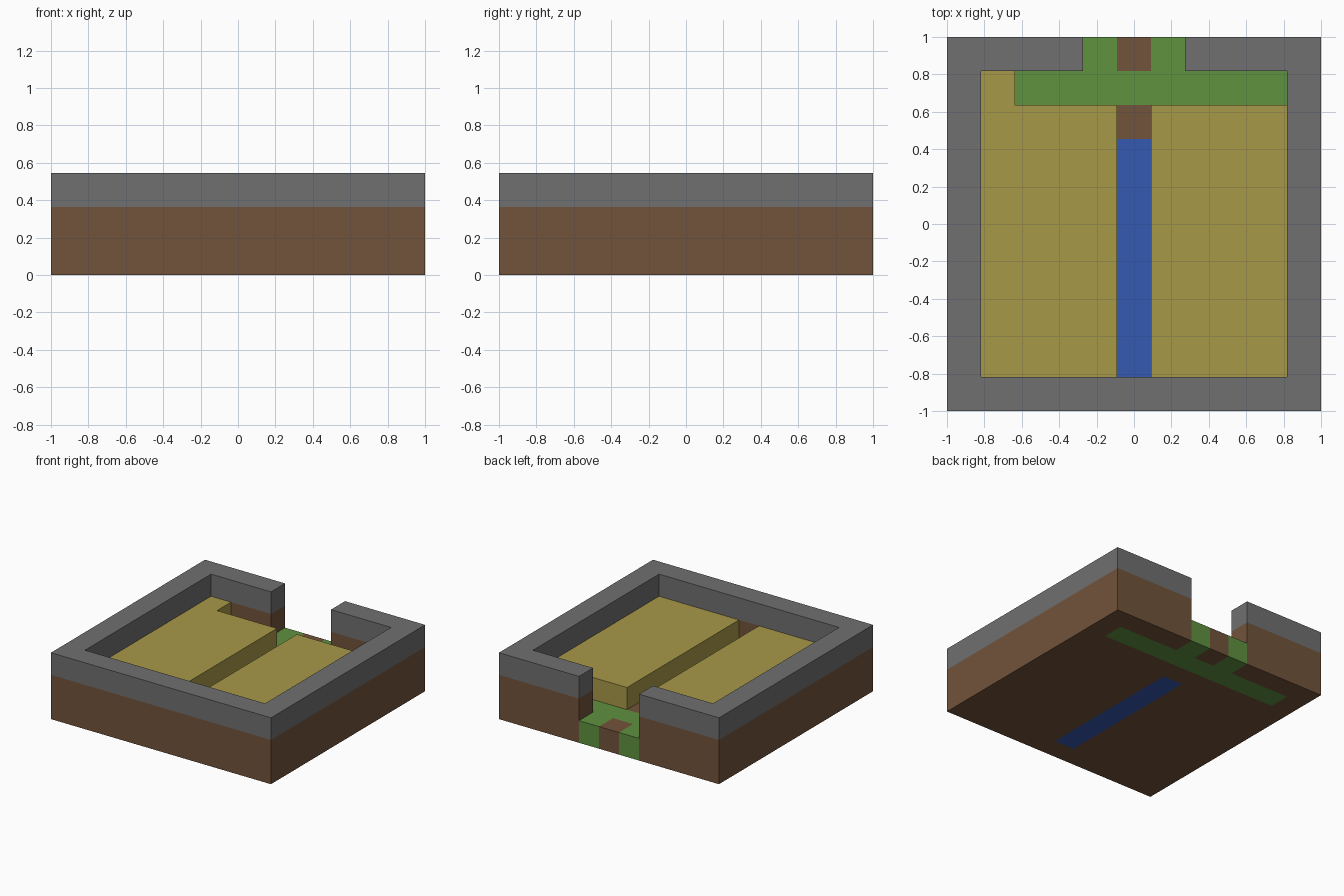
import bpy
import bmesh
from mathutils import Vector

cube = bpy.data.objects.get("Cube")
if cube:
    bpy.data.objects.remove(cube, do_unlink=True)

N = 11            # blocks along each side
S = 2 / N         # block size


def material(name, rgb):
    m = bpy.data.materials.new(name)
    m.use_nodes = True
    m.diffuse_color = (*rgb, 1)
    bsdf = next(n for n in m.node_tree.nodes if n.type == 'BSDF_PRINCIPLED')
    bsdf.inputs["Base Color"].default_value = (*rgb, 1)
    bsdf.inputs["Roughness"].default_value = 0.9
    return m


stone = material("stone grey", (0.162, 0.162, 0.162))
earth = material("earth brown", (0.168, 0.087, 0.044))
straw = material("straw yellow", (0.39, 0.314, 0.065))
water = material("water blue", (0.035, 0.1, 0.45))
grass = material("grass green", (0.115, 0.287, 0.05))


def rect(x0, x1, y0, y1, z):
    """Blocks of one layer, both ends included."""
    return {(x, y, z) for x in range(x0, x1 + 1) for y in range(y0, y1 + 1)}


def ring(z):
    """Border wall with a gateway in the middle of the back."""
    last = N - 1
    return rect(0, last, 0, last, z) - rect(1, last - 1, 1, last - 1, z) - rect(4, 6, last, last, z)


# Layout of the blocks, layer by layer
channel = rect(5, 5, 1, 7, 0)
lawn = rect(1, 9, 9, 9, 0) | rect(4, 4, 10, 10, 0) | rect(6, 6, 10, 10, 0)
ground = rect(0, N - 1, 0, N - 1, 0) - channel - lawn
beds = rect(1, 4, 1, 8, 1) | rect(6, 9, 1, 8, 1) | rect(1, 1, 9, 9, 1)

parts = [
    ("ground", earth, ground),
    ("lower_wall", earth, ring(1)),
    ("upper_wall", stone, ring(2)),
    ("water_channel", water, channel),
    ("grass_path", grass, lawn),
    ("crop_beds", straw, beds),
]
solid = set().union(*(cells for _, _, cells in parts))


def build(name, mat, cells):
    """Make the outer skin of a group of blocks, leaving out buried sides."""
    bm = bmesh.new()
    for cell in sorted(cells):
        centre = Vector(cell) + Vector((0.5, 0.5, 0.5))
        for axis in range(3):
            for sign in (-1, 1):
                n = Vector((0, 0, 0))
                n[axis] = sign
                if tuple(int(a + b) for a, b in zip(cell, n)) in solid:
                    continue
                u = Vector((0, 0, 0))
                u[(axis + 1) % 3] = 0.5
                v = n.cross(u)
                mid = centre + n / 2
                corners = (mid - u - v, mid + u - v, mid + u + v, mid - u + v)
                bm.faces.new([bm.verts.new(((p.x - N / 2) * S, (p.y - N / 2) * S, p.z * S))
                              for p in corners])
    bmesh.ops.remove_doubles(bm, verts=bm.verts, dist=S / 100)
    # Merge the block sides into large flat faces
    bmesh.ops.dissolve_limit(bm, angle_limit=0.01, verts=bm.verts, edges=bm.edges)
    mesh = bpy.data.meshes.new(name)
    bm.to_mesh(mesh)
    bm.free()
    mesh.materials.append(mat)
    bpy.context.scene.collection.objects.link(bpy.data.objects.new(name, mesh))


for part in parts:
    build(*part)
